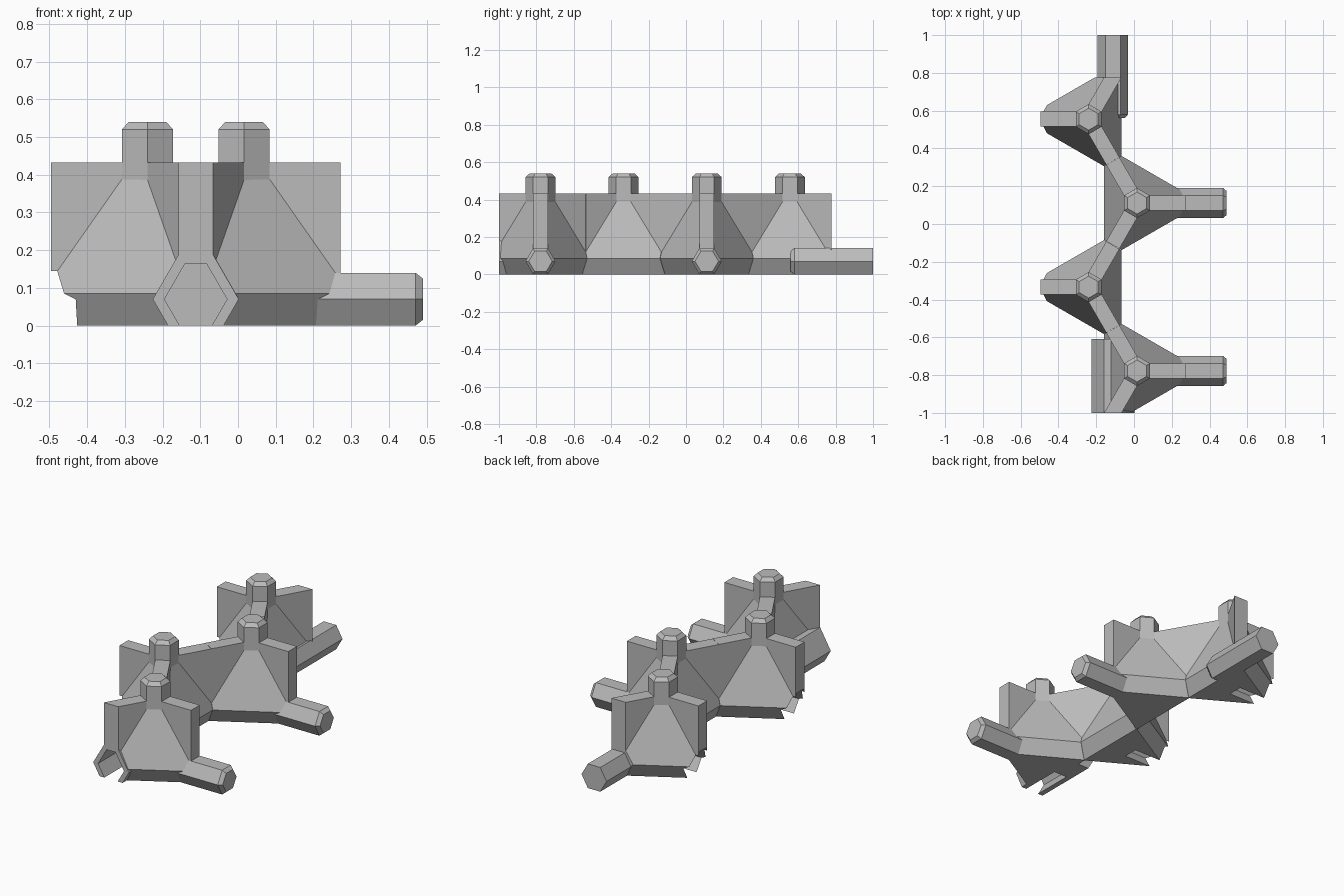
import bpy, bmesh, math
from mathutils import Vector, Matrix

if "Cube" in bpy.data.objects:
    bpy.data.objects.remove(bpy.data.objects["Cube"])

grey = bpy.data.materials.new("plain_grey")
grey.diffuse_color = (0.5, 0.5, 0.5, 1)
grey.use_nodes = True
grey.node_tree.nodes["Principled BSDF"].inputs["Base Color"].default_value = grey.diffuse_color

REACH = 0.256            # hub centre to the joint plane
Z_ARM = 0.07             # height of peg and socket axes
HUBS = [(0.016, -0.778, 0), (-0.24, -0.334, 180), (0.016, 0.111, 0), (-0.24, 0.555, 180)]


def direction(deg):
    a = math.radians(deg)
    return Vector((math.cos(a), math.sin(a), 0))


def clip(bm, co, no):
    """Remove everything beyond a plane and cap the cut."""
    geom = bm.verts[:] + bm.edges[:] + bm.faces[:]
    cut = bmesh.ops.bisect_plane(bm, geom=geom, plane_co=co, plane_no=no, clear_outer=True)
    edges = [e for e in cut["geom_cut"] if isinstance(e, bmesh.types.BMEdge)]
    if edges:
        bmesh.ops.contextual_create(bm, geom=edges)


def loft(rings):
    """Closed solid through matching rings of points."""
    bm = bmesh.new()
    vs = [[bm.verts.new(p) for p in r] for r in rings]
    n = len(vs[0])
    for a, b in zip(vs, vs[1:]):
        for i in range(n):
            bm.faces.new((a[i], a[(i + 1) % n], b[(i + 1) % n], b[i]))
    bm.faces.new(vs[0][::-1])
    bm.faces.new(vs[-1])
    bmesh.ops.recalc_face_normals(bm, faces=bm.faces)
    return bm


def make(name, bm, cutter=None):
    bmesh.ops.recalc_face_normals(bm, faces=bm.faces)
    me = bpy.data.meshes.new(name)
    bm.to_mesh(me)
    bm.free()
    ob = bpy.data.objects.new(name, me)
    bpy.context.collection.objects.link(ob)
    me.materials.append(grey)
    if cutter:
        mod = ob.modifiers.new("socket", "BOOLEAN")
        mod.object, mod.operation, mod.solver = cutter, "DIFFERENCE", "EXACT"
    return ob


def hex_prism(start, axis, sections, side, up):
    """Hexagonal bar; each section is (distance, half width, half flat, half height)."""
    rings = []
    for t, w, f, h in sections:
        prof = [(w, 0), (f, h), (-f, h), (-w, 0), (-f, -h), (f, -h)]
        rings.append([Vector(start) + axis * t + side * u + up * v for u, v in prof])
    return loft(rings)


Z = Vector((0, 0, 1))
X = Vector((1, 0, 0))
Y = Vector((0, 1, 0))

for k, (hx, hy, turn) in enumerate(HUBS, 1):
    hub = Vector((hx, hy, 0))
    first, last = k == 1, k == len(HUBS)
    arms = [turn, turn + 120, turn + 240]

    # Joint planes: the chain ends are cut square to y
    planes = []
    for a in arms:
        d = direction(a)
        no = d
        if first and d.y < -0.5:
            no = -Y
        if last and d.y > 0.5:
            no = Y
        planes.append((hub + d * REACH, no))

    # Socket cavity
    cutter = None
    if turn or first:
        axis, side = (-X, Y) if turn else (-Y, X)
        end = hub + (-X * REACH if turn else direction(240) * REACH) + Z * Z_ARM
        cutter = make(f"socket_cutter_{k}", hex_prism(
            end, axis, [(-0.24, .083, .028, .095), (0.05, .083, .028, .095)], side, Z))
        cutter.hide_render = True
        cutter.hide_viewport = True
        cutter.display_type = "WIRE"
    if first:
        # Square-ended sleeve round the socket at the chain end
        sleeve = hex_prism(end, axis, [(-0.39, .114, .046, .118), (0, .114, .046, .118)], side, Z)
        clip(sleeve, (0, 0, 0), -Z)
        make("socket_sleeve", sleeve, cutter)

    # Three-sided tapered body
    body = loft([[hub + direction(a) * 2 * d + Z * z for a in arms]
                 for z, d in ((0, .13), (.085, .175), (.39, .068))])
    for co, no in planes:
        clip(body, co, no)
    make(f"body_{k}", body, cutter)

    # Upright fins along the three arms
    for j, (a, (co, no)) in enumerate(zip(arms, planes), 1):
        d, s = direction(a), direction(a + 90) * 0.04
        base = [hub + s, hub - s, hub - s + d * 0.32, hub + s + d * 0.32]
        fin = loft([[p + Z * z for p in base] for z in (0.09, 0.433)])
        clip(fin, co, no)
        make(f"fin_{k}_{j}", fin, cutter)

    # Hexagonal post with a chamfered top
    make(f"post_{k}", hex_prism(hub, Z, [(.36, .08, .04, .068), (.52, .08, .04, .068),
                                         (.54, .058, .029, .05)], Y, X))

    # Chamfered side peg
    if not turn:
        make(f"side_peg_{k}", hex_prism(
            hub + Z * Z_ARM, X, [(.04, .08, .04, .07), (.455, .08, .04, .07),
                                 (.475, .063, .031, .054)], Y, Z))
    # Peg at the far end of the chain
    if last:
        root = hub + direction(60) * REACH
        make("end_peg", hex_prism(
            (root.x, 0.56, Z_ARM), Y, [(0, .063, .031, .054), (.02, .08, .04, .07),
                                       (.44, .08, .04, .07)], X, Z))
